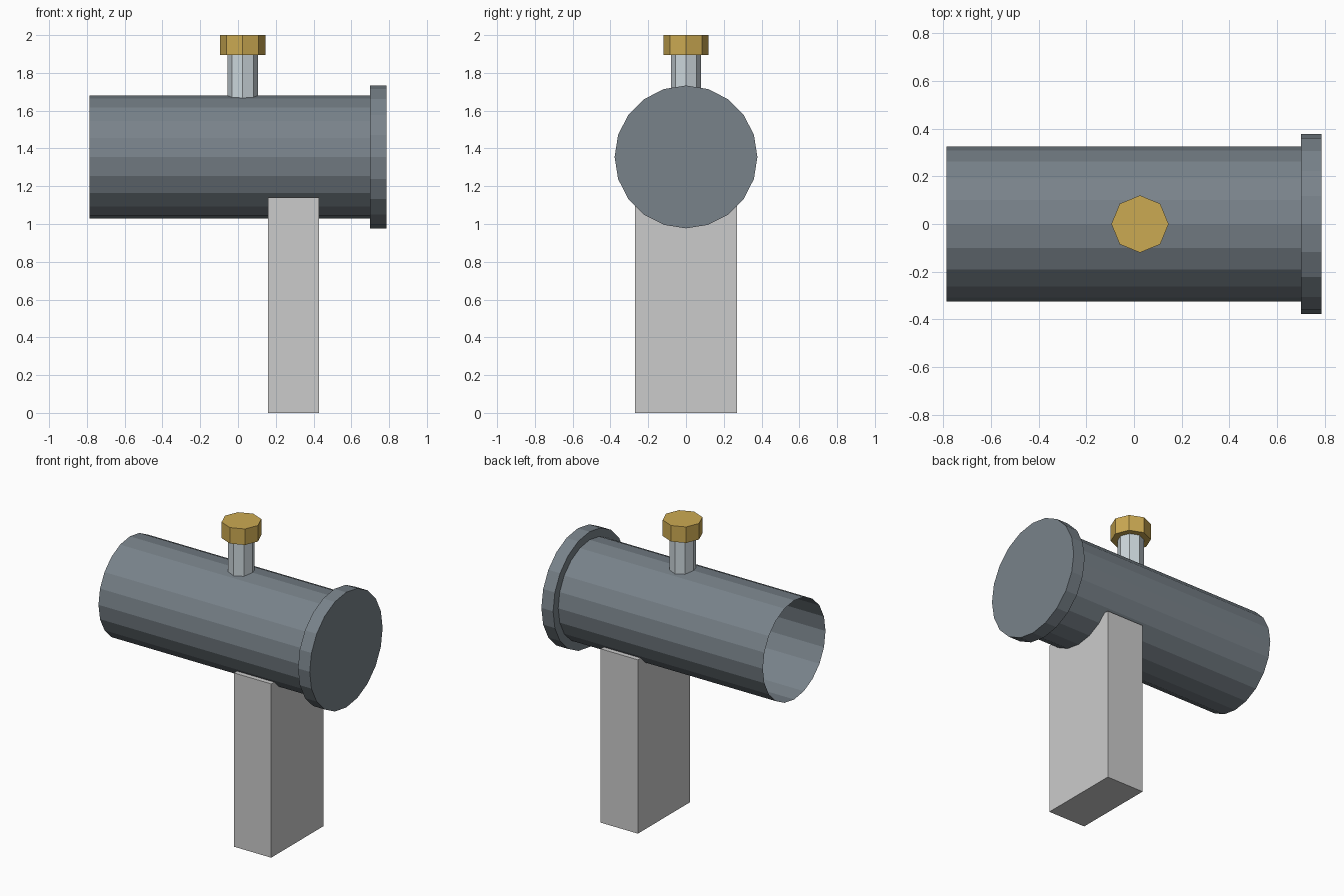
import bpy
from math import radians

if "Cube" in bpy.data.objects:
    bpy.data.objects.remove(bpy.data.objects["Cube"])


def colour(name, rgb):
    m = bpy.data.materials.new(name)
    m.diffuse_color = (*rgb, 1)
    m.use_nodes = True
    m.node_tree.nodes["Principled BSDF"].inputs["Base Color"].default_value = m.diffuse_color
    return m


def rod(name, sides, radius, start, end, mat, axis="Z", across=(0, 0), fill="NGON"):
    """Flat-shaded prism running from start to end along X or Z."""
    mid = (start + end) / 2
    loc = (mid, *across) if axis == "X" else (*across, mid)
    rot = (0, radians(90), 0) if axis == "X" else (0, 0, 0)
    bpy.ops.mesh.primitive_cylinder_add(vertices=sides, radius=radius, depth=end - start,
                                        end_fill_type=fill, location=loc, rotation=rot)
    ob = bpy.context.object
    ob.name = name
    ob.data.materials.append(mat)
    return ob


dark = colour("dark_steel", (0.19, 0.225, 0.255))
light = colour("light_steel", (0.60, 0.67, 0.71))
brass = colour("brass", (0.60, 0.40, 0.085))

# Horizontal barrel, open at the -x end, with a flanged cap at +x
rod("barrel", 20, 0.325, -0.785, 0.70, dark, "X", (0, 1.355), "NOTHING")
rod("end_cap", 20, 0.378, 0.70, 0.785, dark, "X", (0, 1.355))

# Stem and knob on top
rod("stem", 8, 0.08, 1.63, 1.895, light, across=(0.025, 0))
rod("knob", 8, 0.12, 1.895, 2.0, brass, across=(0.025, 0))

# Rectangular support post
bpy.ops.mesh.primitive_cube_add(size=1, location=(0.295, 0, 0.57))
post = bpy.context.object
post.name = "support_post"
post.scale = (0.27, 0.54, 1.14)
